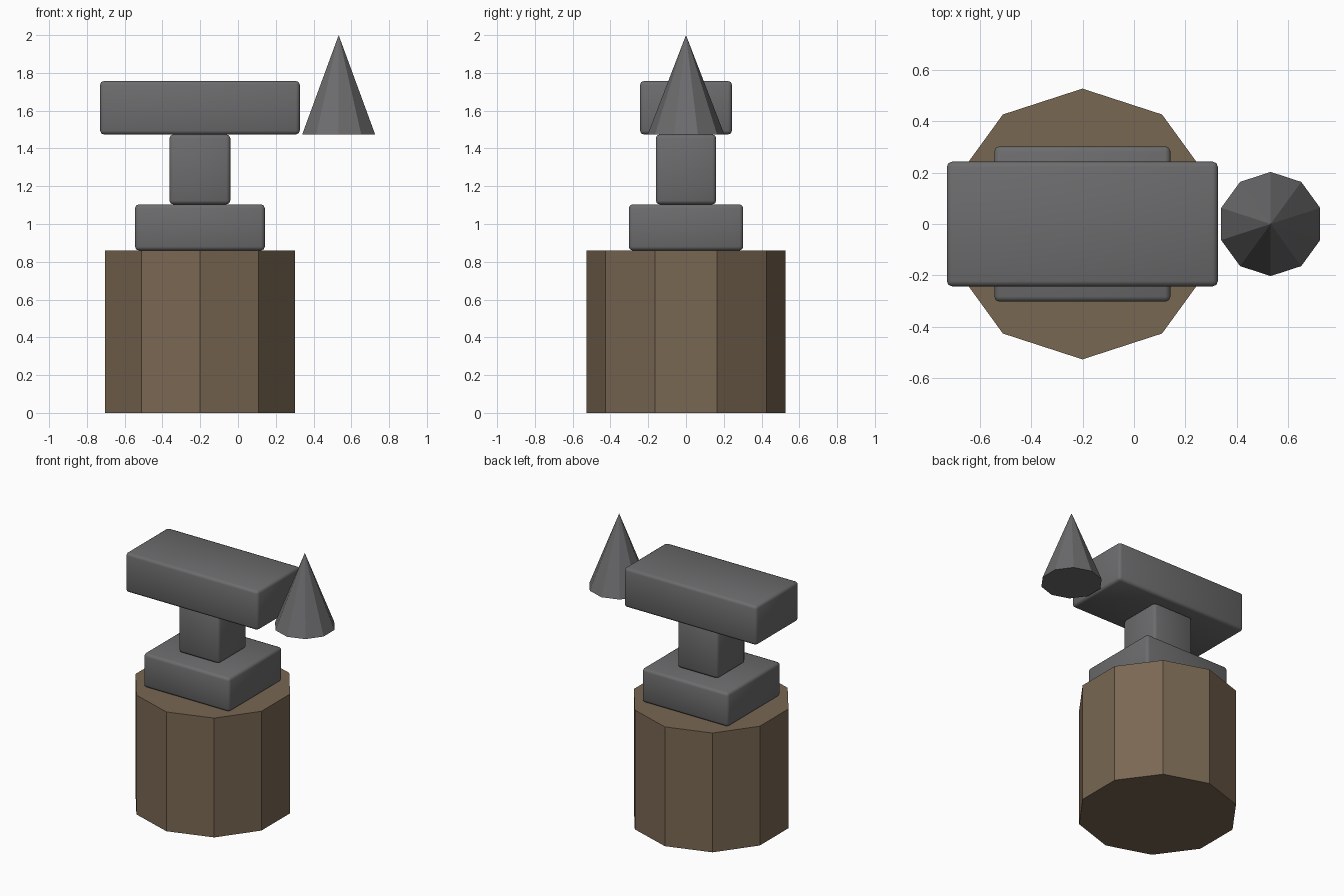
import bpy

if "Cube" in bpy.data.objects:
    bpy.data.objects.remove(bpy.data.objects["Cube"])

wood = bpy.data.materials.new("wood")
wood.diffuse_color = (0.19, 0.135, 0.085, 1)
wood.use_nodes = True
wood.node_tree.nodes["Principled BSDF"].inputs["Base Color"].default_value = wood.diffuse_color
iron = bpy.data.materials.new("iron")
iron.diffuse_color = (0.15, 0.15, 0.155, 1)
iron.use_nodes = True
iron.node_tree.nodes["Principled BSDF"].inputs["Base Color"].default_value = iron.diffuse_color


def block(name, x0, x1, half_y, z0, z1):
    """Box with softly rounded edges."""
    bpy.ops.mesh.primitive_cube_add(size=1, location=((x0 + x1) / 2, 0, (z0 + z1) / 2))
    ob = bpy.context.object
    ob.name = name
    ob.scale = (x1 - x0, 2 * half_y, z1 - z0)
    bpy.ops.object.transform_apply(location=False, rotation=False, scale=True)
    ob.data.materials.append(iron)
    bpy.ops.object.shade_smooth()
    bevel = ob.modifiers.new("rounded_edges", 'BEVEL')
    bevel.width = 0.02
    bevel.segments = 2


def ten_sided(name, x, r_bottom, r_top, z0, z1, mat):
    """Flat-shaded ten-sided cylinder or cone."""
    bpy.ops.mesh.primitive_cone_add(vertices=10, radius1=r_bottom, radius2=r_top,
                                    depth=z1 - z0, location=(x, 0, (z0 + z1) / 2))
    ob = bpy.context.object
    ob.name = name
    ob.data.materials.append(mat)


# Wooden stump
ten_sided("stump", -0.201, 0.528, 0.528, 0, 0.86, wood)

# Anvil foot, waist and body
block("anvil_foot", -0.545, 0.142, 0.303, 0.86, 1.104)
block("anvil_waist", -0.363, -0.041, 0.16, 1.104, 1.474)
block("anvil_body", -0.73, 0.327, 0.243, 1.474, 1.757)

# Upright horn beside the body
ten_sided("anvil_horn", 0.533, 0.203, 0, 1.474, 2.0, iron)
